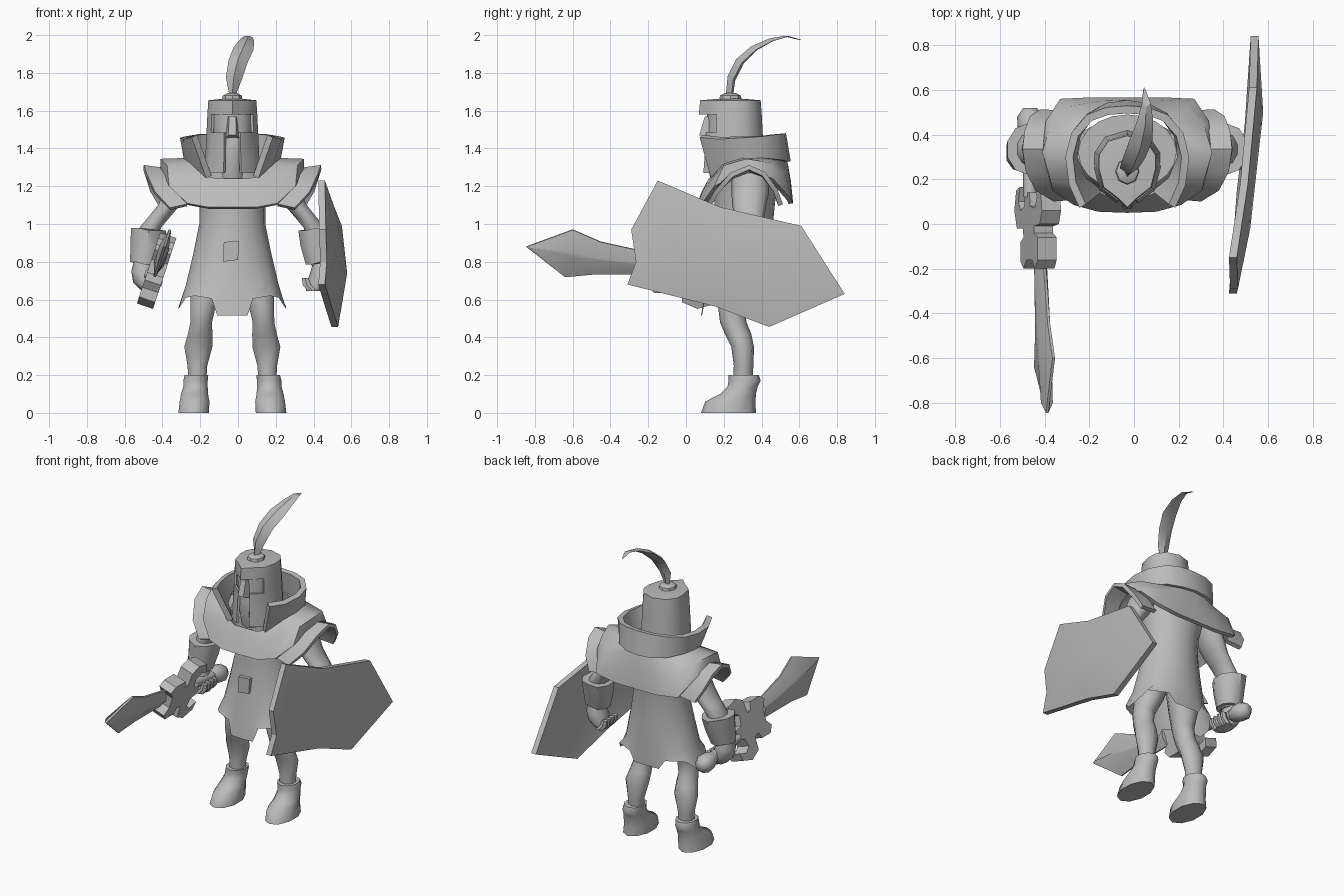
import bpy, bmesh, math

CX = -0.03
grey = bpy.data.materials.new("plain_grey")
grey.diffuse_color = (0.5, 0.5, 0.5, 1)


def make(name, verts, faces, angle=40, thick=0, offset=-1):
    me = bpy.data.meshes.new(name)
    me.from_pydata([tuple(v) for v in verts], [], faces)
    bm = bmesh.new()
    bm.from_mesh(me)
    bmesh.ops.recalc_face_normals(bm, faces=bm.faces)
    bm.to_mesh(me)
    bm.free()
    ob = bpy.data.objects.new(name, me)
    bpy.context.collection.objects.link(ob)
    me.materials.append(grey)
    for o in bpy.context.selected_objects:
        o.select_set(False)
    bpy.context.view_layer.objects.active = ob
    ob.select_set(True)
    if thick:
        m = ob.modifiers.new("thickness", 'SOLIDIFY')
        m.thickness, m.offset = thick, offset
        bpy.ops.object.modifier_apply(modifier=m.name)
    bpy.ops.object.shade_smooth_by_angle(angle=math.radians(angle))
    return ob


def loft(name, rings, closed=True, caps=True, skip=(), **kw):
    n = len(rings[0])
    faces = []
    for k in range(len(rings) - 1):
        for i in range(n if closed else n - 1):
            if (k, i) not in skip:
                j = (i + 1) % n
                faces.append((k*n + i, k*n + j, (k+1)*n + j, (k+1)*n + i))
    if caps:
        faces += [tuple(range(n)), tuple(range((len(rings)-1)*n, len(rings)*n))]
    return make(name, [v for r in rings for v in r], faces, **kw)


def ellipse(x, y, z, rx, ry, n=10):
    return [(x + rx*math.sin(2*math.pi*i/n), y - ry*math.cos(2*math.pi*i/n), z) for i in range(n)]


def both(half):
    # half outline from front centre to back centre, mirrored into a ring
    return [(CX + x, y, z) for x, y, z in half] + [(CX - x, y, z) for x, y, z in half[-2:0:-1]]


def tube(name, rows, s=1, n=10, **kw):
    # rows of (z, x, y, rx, ry), s picks the side
    return loft(name, [ellipse(CX + s*x, y, z, rx, ry, n) for z, x, y, rx, ry in rows], **kw)


# tunic with a cut hem, running up into the torso
hem = [(0, .08, .515), (.08, .085, .515), (.11, .10, .605), (.20, .13, .62), (.245, .18, .61),
       (.285, .25, .55), (.285, .33, .56), (.25, .39, .62), (.13, .45, .62), (.09, .46, .56), (0, .46, .56)]
rings = [both(hem)]
for z, rx, ry, cy in [(.68, .245, .18, .285), (.85, .205, .165, .295), (1.0, .175, .155, .305),
                      (1.1, .175, .16, .31), (1.28, .22, .17, .32)]:
    rings.append(ellipse(CX, cy, z, rx, ry, len(rings[0])))
loft("tunic", rings, caps=False, angle=60)
make("tunic_top", rings[-1], [tuple(range(20))])

# mantle over chest, back and shoulders
low = [(0, .05, 1.09), (.13, .055, 1.09), (.24, .085, 1.11), (.335, .15, 1.20), (.38, .32, 1.29),
       (.365, .46, 1.24), (.30, .56, 1.13), (.15, .567, 1.11), (0, .567, 1.11)]
mid = [(0, .085, 1.175), (.12, .09, 1.18), (.24, .14, 1.24), (.345, .20, 1.31), (.38, .32, 1.345),
       (.345, .44, 1.325), (.26, .525, 1.26), (.13, .55, 1.23), (0, .555, 1.23)]
neck = [(0, .12, 1.24), (.08, .12, 1.24), (.125, .14, 1.25), (.20, .20, 1.32), (.24, .30, 1.35),
        (.225, .40, 1.35), (.17, .48, 1.34), (.088, .525, 1.33), (0, .537, 1.33)]
loft("mantle", [both(low), both(mid), both(neck)], caps=False, thick=.025, angle=50)

# standing collar, open at the front
rim = [(.20, .08, 1.465), (.245, .18, 1.455), (.26, .30, 1.46), (.235, .40, 1.465),
       (.17, .475, 1.475), (.09, .505, 1.478), (0, .512, 1.478)]


def arc(half):
    return [(CX + x, y, z) for x, y, z in half] + [(CX - x, y, z) for x, y, z in half[-2::-1]]


loft("collar", [arc(neck[2:]), arc(rim)], closed=False, caps=False, thick=.035, offset=0)

# helmet with a cut face opening and flat crown
outline = [(0, -.175), (.04, -.135), (.105, -.085), (.127, 0), (.125, .06), (.085, .12), (0, .145)]


def helm(z, k, sill=0):
    return both([(x*k, .25 + y*k, z + (sill if 0 < i < 3 else 0)) for i, (x, y) in enumerate(outline)])


n = len(helm(0, 1))
gaps = {(2, i) for i in (0, 1, n-2, n-1)} | {(k, i) for k in (0, 1) for i in (0, n-1)}
loft("helmet", [helm(1.27, 1.17), helm(1.36, 1.12), helm(1.50, 1.07, -.015), helm(1.58, 1.04), helm(1.655, 1)],
     caps=False, skip=gaps, thick=.015, angle=50)
crown = helm(1.655, 1)
make("helmet_crown", crown + [(CX, .24, 1.668)], [(i, (i+1) % n, n) for i in range(n)], angle=25)

# face inside, with a broad nose
tube("face", [(1.24, 0, .25, .085, .12), (1.36, 0, .225, .085, .125), (1.42, 0, .22, .10, .115),
              (1.52, 0, .235, .115, .12), (1.60, 0, .24, .115, .13)], n=12, angle=60)
make("nose", [(CX + x, y, z) for x, y, z in ((-.018, .10, 1.57), (.018, .10, 1.57), (-.035, .12, 1.455),
     (.035, .12, 1.455), (-.02, .07, 1.47), (.02, .07, 1.47), (-.03, .15, 1.57), (.03, .15, 1.57))],
     [(0, 1, 5, 4), (0, 4, 2, 6), (1, 7, 3, 5), (4, 5, 3, 2), (0, 6, 7, 1), (2, 3, 7, 6)], angle=20)

# plume holder and swept feather
tube("plume_holder", [(1.655, 0, .235, .055, .06), (1.68, 0, .235, .05, .055), (1.693, 0, .235, .025, .03)], n=8)
feather = []
for x, y, z, w, t in [(-.03, .23, 1.68, .016, .018), (-.022, .24, 1.77, .042, .02), (0, .285, 1.86, .05, .02),
                      (.03, .36, 1.93, .052, .016), (.05, .45, 1.975, .036, .011), (.055, .53, 1.993, .02, .006),
                      (.045, .60, 1.975, .003, .002)]:
    feather.append([(x - w, y + .01, z + w*.15), (x, y - t, z + t*.6), (x + w, y + .01, z - w*.15),
                    (x, y + t, z - t*.6)])
loft("plume", feather, angle=30)

for s in (1, -1):
    side = "left" if s > 0 else "right"
    # boot and bare leg
    tube(side + "_boot", [(0, .205, .225, .085, .145), (.06, .20, .235, .083, .133), (.10, .20, .275, .075, .095),
                          (.14, .195, .30, .068, .08), (.17, .195, .31, .068, .085), (.2, .19, .305, .066, .08)],
         s, angle=60)
    tube(side + "_leg", [(.15, .185, .30, .048, .05), (.25, .185, .305, .055, .052), (.35, .18, .30, .078, .06),
                         (.42, .17, .275, .068, .07), (.48, .165, .25, .06, .07), (.56, .155, .24, .07, .07),
                         (.66, .135, .27, .09, .095), (.78, .10, .29, .09, .10)], s, angle=60)
    # arm, flared bracer and fist
    tube(side + "_arm", [(1.27, .25, .34, .08, .10), (1.17, .29, .34, .075, .10), (1.10, .335, .335, .062, .09),
                         (1.04, .385, .335, .06, .08), (.98, .435, .335, .06, .075), (.78, .46, .31, .045, .05)],
         s, angle=60)
    tops = [(.98, .965, .443, .335, .098, .115), (.90, .885, .45, .325, .094, .10), (.80, .785, .465, .31, .08, .08)]
    loft(side + "_bracer", [[(x, y, za if (x - CX)*s > xc else zb)
                             for x, y, _ in ellipse(CX + s*xc, yc, 0, rx, ry)] for za, zb, xc, yc, rx, ry in tops])
    tube(side + "_hand", [(.81, .475, .31, .045, .055), (.75, .475, .305, .06, .072), (.69, .46, .30, .065, .075),
                          (.645, .435, .295, .045, .06)], s, n=8, angle=60)
    for i in range(4):
        y = .245 + i*.034
        tube(side + "_finger", [(.645, .425, y, .03, .016), (.675, .395, y, .025, .017),
                                (.715, .385, y, .02, .015)], s, n=6)
    # arched shoulder plate flaring out from under the mantle
    inner, outer = [], []
    for xi, xo, y, zi, zo in [(.24, .33, -.235, 1.10, 1.08), (.31, .41, -.185, 1.18, 1.165),
                              (.35, .455, -.10, 1.25, 1.26), (.36, .47, 0, 1.285, 1.30),
                              (.35, .46, .08, 1.26, 1.265), (.325, .435, .145, 1.19, 1.18),
                              (.28, .39, .175, 1.11, 1.10)]:
        inner.append((CX + s*xi, .335 + y*.92, zi))
        outer.append((CX + s*xo, .335 + y*.95, zo))
    loft(side + "_shoulder_plate", [inner, outer], closed=False, caps=False, thick=.025, offset=0)


def lean(z):
    return -.425 + (z - .77)*.33


def slab(name, outline, depth):
    # flat (y, z) outline thickened across the leaning plane of the sword
    loft(name, [[(lean(z) + d*.95, y, z - d*.32) for y, z in outline] for d in (-depth, depth)], angle=25)


# sword: blade with a raised middle, hooked guard, grip and pommel
edge = [(-.845, .88), (-.60, .97), (-.45, .905), (-.20, .85), (-.20, .735), (-.48, .735), (-.64, .72)]
core = [(-.80, .877), (-.60, .86), (-.45, .825), (-.20, .80), (-.20, .785), (-.46, .80), (-.62, .84)]
loft("sword_blade", [[(lean(z) + d*.95, y, z - d*.32) for y, z in o]
                     for o, d in ((core, -.028), (edge, -.006), (edge, .006), (core, .028))], angle=25)
slab("sword_guard", [(-.20, .85), (-.16, .88), (-.06, .88), (-.04, .83), (-.01, .83), (0, .91), (.06, .94),
                     (.15, .92), (.175, .85), (.12, .87), (.07, .84), (.08, .78), (.14, .77), (.14, .71), (.08, .70),
                     (.06, .65), (.10, .62), (.165, .64), (.15, .59), (.06, .565), (-.02, .60), (-.02, .68),
                     (-.06, .69), (-.08, .65), (-.17, .65), (-.20, .69), (-.16, .73), (-.16, .80)], .045)
for name, rows in (("sword_grip", ((.12, .735, .03), (.46, .695, .035))),
                   ("sword_pommel", ((.38, .70, .04), (.42, .695, .055), (.48, .69, .058), (.52, .69, .03)))):
    loft(name, [[(-.465 + r*math.cos(i*math.pi/4), y, z + r*math.sin(i*math.pi/4)) for i in range(8)]
                for y, z, r in rows], angle=60)

# shield: faceted plate bulging outward
pts = [(.46, -.15, 1.23), (.51, .18, 1.09), (.55, .61, .99), (.557, .84, .63), (.53, .44, .455),
       (.495, .15, .565), (.46, -.31, .68), (.47, -.265, .80), (.465, -.29, .97)]
m = len(pts)
front = pts + [(.578, .5, .74), (.52, -.02, .83)]
back = [(x - .035, y, z) for x, y, z in front]
fan = [(0, 1, m+1), (1, m, m+1), (1, 2, m), (2, 3, m), (3, 4, m), (4, 5, m), (5, m+1, m),
       (5, 6, m+1), (6, 7, m+1), (7, 8, m+1), (8, 0, m+1)]
k = len(front)
make("shield", front + back, fan + [tuple(i + k for i in reversed(f)) for f in fan] +
     [(i, (i+1) % m, (i+1) % m + k, i + k) for i in range(m)], angle=20)

# belt buckle plate on the tunic front
loft("buckle", [[(CX + x, y, z) for x, z in ((-.05, .80), (.03, .81), (.035, .91), (-.045, .905))]
                for y in (.115, .16)], angle=20)
